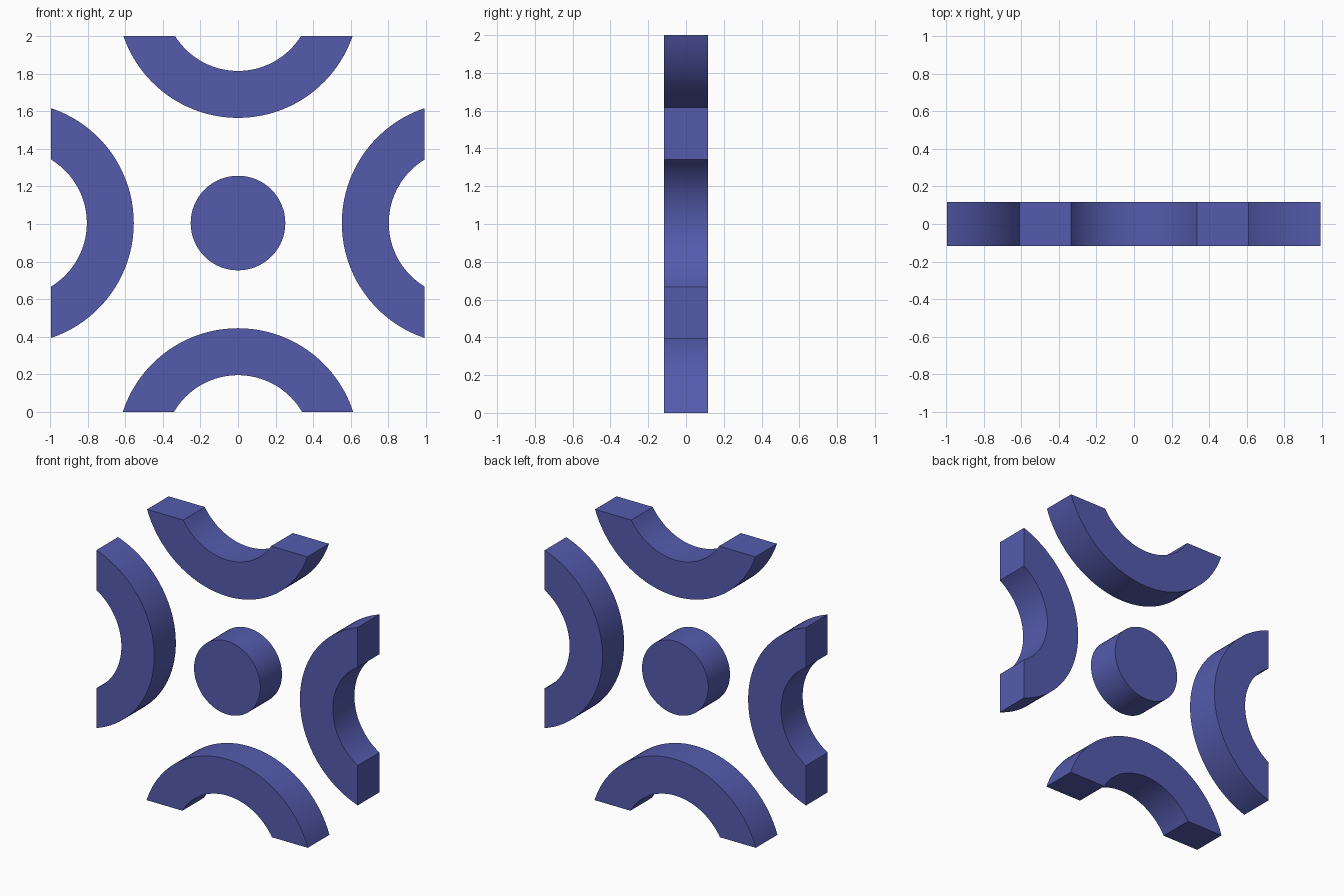
import bpy, bmesh, math

if "Cube" in bpy.data.objects:
    bpy.data.objects.remove(bpy.data.objects["Cube"])

HALF = 0.1175          # half thickness in y
R_OUT, R_IN = 0.645, 0.395
SEG = 40

mat = bpy.data.materials.new("blue")
mat.diffuse_color = (0.09, 0.105, 0.42, 1)
mat.use_nodes = True
mat.node_tree.nodes["Principled BSDF"].inputs["Base Color"].default_value = mat.diffuse_color


def extrude_strip(name, faces_2d):
    """Extrude a set of (x, z) polygons through the plate thickness."""
    bm = bmesh.new()
    for poly in faces_2d:
        bm.faces.new([bm.verts.new((x, -HALF, z)) for x, z in poly])
    bmesh.ops.remove_doubles(bm, verts=bm.verts, dist=1e-5)
    ext = bmesh.ops.extrude_face_region(bm, geom=bm.faces[:], use_keep_orig=True)
    moved = [g for g in ext["geom"] if isinstance(g, bmesh.types.BMVert)]
    bmesh.ops.translate(bm, verts=moved, vec=(0, 2 * HALF, 0))
    bmesh.ops.recalc_face_normals(bm, faces=bm.faces)
    mesh = bpy.data.meshes.new(name)
    bm.to_mesh(mesh)
    bm.free()
    mesh.materials.append(mat)
    obj = bpy.data.objects.new(name, mesh)
    bpy.context.collection.objects.link(obj)
    bpy.ops.object.select_all(action='DESELECT')
    obj.select_set(True)
    bpy.context.view_layer.objects.active = obj
    bpy.ops.object.shade_smooth_by_angle(angle=math.radians(30))


def cut_ring(name, cx, cz, direction, cut):
    """Part of a ring facing the middle, trimmed flat at distance cut from its centre."""
    def arc(r):
        span = math.acos(cut / r)
        angles = [direction + span * (2 * i / SEG - 1) for i in range(SEG + 1)]
        return [(cx + r * math.cos(a), cz + r * math.sin(a)) for a in angles]
    o, n = arc(R_OUT), arc(R_IN)
    extrude_strip(name, [(o[i], o[i + 1], n[i + 1], n[i]) for i in range(SEG)])


# Four trimmed rings around the middle
cut_ring("top_arc", 0, 2.21, -math.pi / 2, 0.21)
cut_ring("bottom_arc", 0, -0.20, math.pi / 2, 0.20)
cut_ring("left_arc", -1.20, 1.005, 0, 0.205)
cut_ring("right_arc", 1.198, 1.005, math.pi, 0.205)

# Central disc
extrude_strip("centre_disc", [[(0.252 * math.cos(2 * math.pi * i / 64),
                                1.005 + 0.252 * math.sin(2 * math.pi * i / 64))
                               for i in range(64)]])
